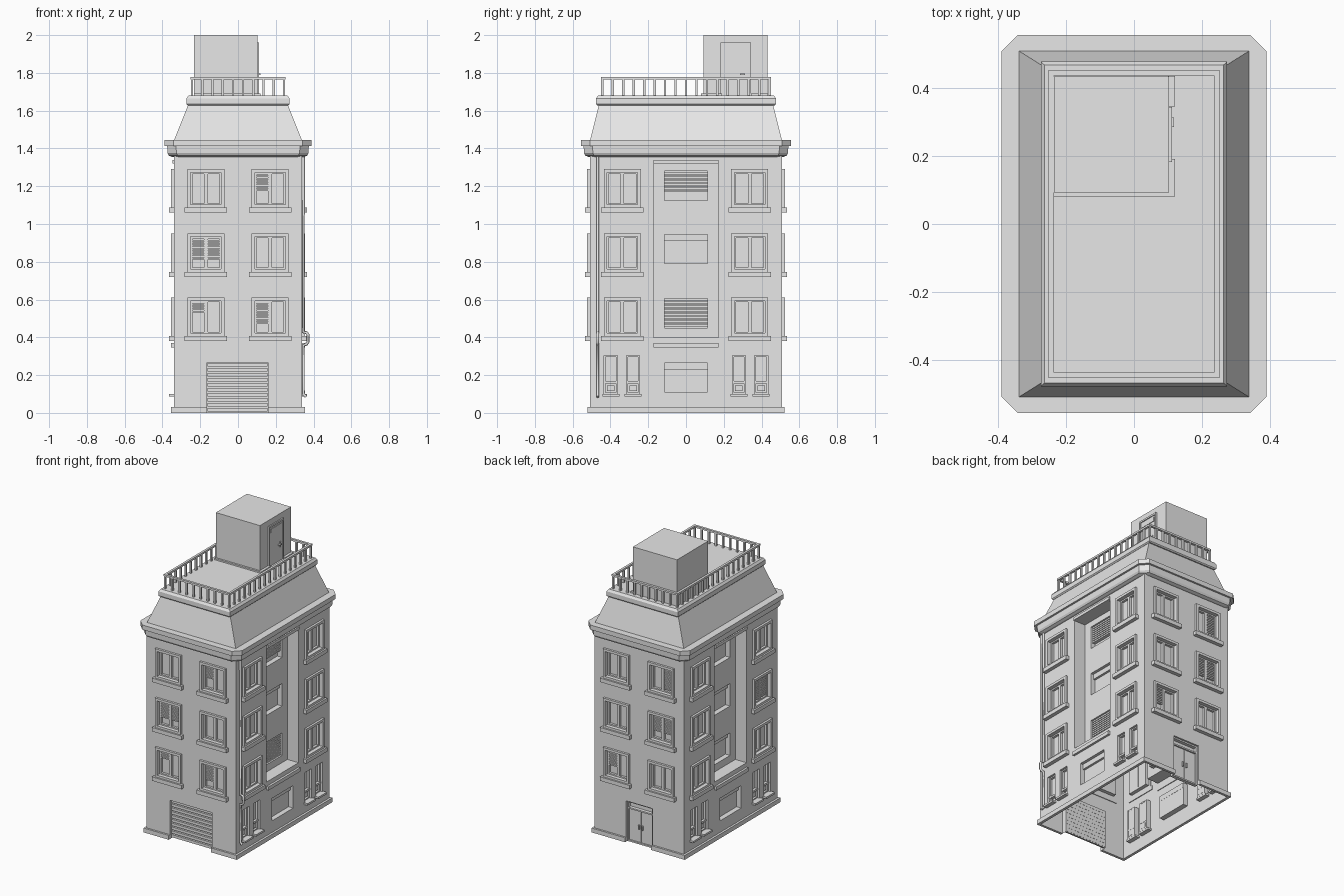
import bpy, bmesh
from mathutils import Vector

cube = bpy.data.objects.get("Cube")
if cube:
    bpy.data.objects.remove(cube, do_unlink=True)

GREY = (0.8, 0.8, 0.8, 1)
mat = bpy.data.materials.new("plain grey")
mat.use_nodes = True
mat.diffuse_color = GREY
mat.node_tree.nodes["Principled BSDF"].inputs["Base Color"].default_value = GREY

HX, HY = 0.34, 0.508          # half width and half depth of the walls
parts = {}                    # part name -> bmesh


def add_box(part, lo, hi):
    bm = parts.setdefault(part, bmesh.new())
    lo, hi = Vector(lo), Vector(hi)
    new = bmesh.ops.create_cube(bm, size=1)["verts"]
    for v in new:
        v.co = Vector((a + b) / 2 + c * abs(b - a) for a, b, c in zip(lo, hi, v.co))


def to_world(side, u, d, z):
    """u runs to the viewer's right on that wall, d points outwards."""
    return {"front": (u, -HY - d, z), "back": (-u, HY + d, z),
            "right": (HX + d, u, z), "left": (-HX - d, -u, z)}[side]


def wall_box(part, side, u, d, z):
    add_box(part, to_world(side, u[0], d[0], z[0]), to_world(side, u[1], d[1], z[1]))


def wall_ring(part, side, u, d, z, t):
    """Rectangular frame of bar width t."""
    for a, b in ((u[0], u[0] + t), (u[1] - t, u[1])):
        wall_box(part, side, (a, b), d, z)
    for a, b in ((z[0], z[0] + t), (z[1] - t, z[1])):
        wall_box(part, side, (u[0] + t, u[1] - t), d, (a, b))


def slats(part, side, u, d, z, step):
    n = max(1, round((z[1] - z[0]) / step))
    for i in range(n):
        top = z[1] - i * step
        wall_box(part, side, u, d, (top - step * 0.7, top))


def finish(name, bm):
    bmesh.ops.recalc_face_normals(bm, faces=bm.faces)
    mesh = bpy.data.meshes.new(name)
    bm.to_mesh(mesh)
    bm.free()
    mesh.materials.append(mat)
    ob = bpy.data.objects.new(name, mesh)
    bpy.context.collection.objects.link(ob)
    return ob


def loft(name, rings):
    """Stack of rectangles with cut corners: (half x, half y, corner, z)."""
    bm = bmesh.new()
    loops = []
    for x, y, c, z in rings:
        pts = [(x - c, -y), (x, c - y), (x, y - c), (x - c, y),
               (c - x, y), (-x, y - c), (-x, c - y), (c - x, -y)]
        if c == 0:
            pts = pts[::2]
        loops.append([bm.verts.new((px, py, z)) for px, py in pts])
    for a, b in zip(loops, loops[1:]):
        for i in range(len(a)):
            j = (i + 1) % len(a)
            bm.faces.new((a[i], a[j], b[j], b[i]))
    bm.faces.new(loops[0][::-1])
    bm.faces.new(loops[-1])
    return finish(name, bm)


# Storey windows: pocket, surround, sill, two sashes and optional blinds
BLINDS = {("front", 2, 1): ((0,), 0.10), ("front", 1, 0): ((0, 1), 0.115),
          ("front", 0, 0): ((0,), 0.065), ("front", 0, 1): ((0,), 0.115),
          ("back", 2, 1): ((1,), 0.16), ("back", 1, 1): ((0, 1), 0.12),
          ("back", 0, 0): ((0,), 0.11), ("left", 1, 1): ((0, 1), 0.16)}


def storey_window(side, row, col, uc):
    z = 0.405 + row * 0.34
    wall_box("cut_openings", side, (uc - 0.083, uc + 0.083), (-0.03, 0.05), (z + 0.015, z + 0.19))
    wall_ring("window_surrounds", side, (uc - 0.098, uc + 0.098), (-0.005, 0.015), (z, z + 0.205), 0.017)
    wall_box("window_sills", side, (uc - 0.112, uc + 0.112), (-0.005, 0.026), (z - 0.025, z + 0.002))
    panes, drop = BLINDS.get((side, row, col), ((), 0))
    for k, u0 in enumerate((uc - 0.082, uc)):
        wall_ring("window_sashes", side, (u0, u0 + 0.082), (-0.031, -0.014), (z + 0.014, z + 0.191), 0.01)
        if k in panes:
            slats("window_blinds", side, (u0 + 0.008, u0 + 0.074), (-0.031, -0.018),
                  (z + 0.183 - drop, z + 0.183), 0.012)


for side, offset in (("front", 0.17), ("back", 0.17), ("right", 0.337), ("left", 0.337)):
    for row in range(3):
        for col, uc in enumerate((-offset, offset)):
            storey_window(side, row, col, uc)

# Both long walls: recessed bay, bay windows and ground floor windows
BAY = 0.085
for side in ("right", "left"):
    wall_box("cut_openings", side, (-0.173, 0.173), (-BAY, 0.05), (0.40, 1.325))
    wall_box("bay_ledges", side, (-0.173, 0.173), (-0.005, 0.015), (0.345, 0.37))
    wall_box("bay_ledges", side, (-0.173, 0.173), (-BAY, 0.008), (1.32, 1.34))
    for z, back in ((0.11, 0), (0.45, BAY), (0.79, BAY), (1.125, BAY)):
        cut = "cut_bay_windows" if back else "cut_openings"
        wall_box(cut, side, (-0.115, 0.115), (-back - 0.035, 0.05 - back), (z, z + 0.155))
        wall_box("bay_shutter_boxes", side, (-0.115, 0.115), (-back - 0.036, -back - 0.02), (z + 0.12, z + 0.155))
    for z0, z1 in ((1.165, 1.28), (0.45, 0.605)):
        if side == "right":
            slats("bay_blinds", side, (-0.114, 0.114), (-BAY - 0.036, -BAY - 0.012), (z0, z1), 0.0145)
    for uc in (-0.398, -0.28, 0.28, 0.398):
        u = (uc - 0.035, uc + 0.035)
        wall_box("cut_openings", side, u, (-0.03, 0.05), (0.10, 0.305))
        wall_ring("ground_window_frames", side, u, (-0.031, -0.015), (0.10, 0.305), 0.008)
        wall_box("ground_window_frames", side, u, (-0.031, -0.012), (0.155, 0.168))
        wall_box("ground_window_frames", side, (uc - 0.02, uc + 0.02), (-0.031, -0.022), (0.115, 0.145))
        wall_box("ground_window_sills", side, (uc - 0.045, uc + 0.045), (-0.03, 0.026), (0.088, 0.101))

# Garage shutter
wall_box("cut_openings", "front", (-0.163, 0.158), (-0.035, 0.05), (-0.05, 0.267))
slats("garage_shutter", "front", (-0.162, 0.157), (-0.036, -0.015), (0.0, 0.264), 0.0264)

# Back double door
wall_box("cut_openings", "back", (-0.1, 0.1), (-0.035, 0.05), (-0.05, 0.28))
wall_ring("back_door_frame", "back", (-0.1, 0.1), (-0.036, -0.012), (0.0, 0.28), 0.01)
wall_box("back_door_frame", "back", (-0.09, 0.09), (-0.036, -0.012), (0.225, 0.235))
for s in (-1, 1):
    wall_box("back_door_leaves", "back", sorted((s * 0.002, s * 0.09)), (-0.036, -0.022), (0.01, 0.225))
    wall_box("back_door_handles", "back", sorted((s * 0.01, s * 0.018)), (-0.022, -0.01), (0.1, 0.13))

# Plinth, broken at both doorways
for side, a, b in (("front", -0.163, 0.158), ("back", -0.1, 0.1)):
    wall_box("plinth", side, (-HX - 0.015, a), (-0.004, 0.013), (0, 0.03))
    wall_box("plinth", side, (b, HX + 0.015), (-0.004, 0.013), (0, 0.03))
for side in ("left", "right"):
    wall_box("plinth", side, (-HY, HY), (-0.004, 0.015), (0, 0.03))

# Roof railing
RX, RY = 0.243, 0.443
for s in (-1, 1):
    add_box("railing", (-RX - 0.008, s * RY - 0.008, 1.765), (RX + 0.008, s * RY + 0.008, 1.778))
    add_box("railing", (s * RX - 0.008, -RY, 1.765), (s * RX + 0.008, RY, 1.778))
    posts = [(-RX + i * 2 * RX / 9, s * RY) for i in range(10)]
    posts += [(s * RX, -RY + i * 2 * RY / 16) for i in range(1, 16)]
    for x, y in posts:
        add_box("railing", (x - 0.006, y - 0.006, 1.675), (x + 0.006, y + 0.006, 1.768))

# Rooftop stair hut with its door
add_box("stair_hut", (-0.234, 0.093, 1.675), (0.102, 0.432, 2.0))
add_box("hut_plinth", (-0.234, 0.08, 1.675), (0.12, 0.19, 1.69))
add_box("hut_plinth", (0.10, 0.345, 1.675), (0.12, 0.434, 1.69))
add_box("hut_door", (0.10, 0.192, 1.68), (0.105, 0.333, 1.948))
for a, b in ((0.182, 0.192), (0.333, 0.343)):
    add_box("hut_door_frame", (0.10, a, 1.68), (0.111, b, 1.96))
add_box("hut_door_frame", (0.10, 0.192, 1.948), (0.111, 0.333, 1.96))
add_box("hut_door_vent", (0.10, 0.205, 1.907), (0.109, 0.32, 1.934))
add_box("hut_door_handle", (0.10, 0.285, 1.79), (0.118, 0.312, 1.797))
add_box("hut_door_handle", (0.10, 0.303, 1.775), (0.11, 0.312, 1.81))

# Walls: a block with the openings cut out, left open underneath
add_box("walls", (-HX, -HY, 0), (HX, HY, 1.4))
objects = {name: finish(name, bm) for name, bm in parts.items()}
walls = objects["walls"]
bpy.context.view_layer.objects.active = walls
for name in ("cut_openings", "cut_bay_windows"):
    cutter = objects[name]
    mod = walls.modifiers.new(name, "BOOLEAN")
    mod.operation, mod.solver, mod.object = "DIFFERENCE", "EXACT", cutter
    bpy.ops.object.modifier_apply(modifier=name)
    bpy.data.objects.remove(cutter, do_unlink=True)
bm = bmesh.new()
bm.from_mesh(walls.data)
under = [f for f in bm.faces if all(v.co.z < 0.001 for v in f.verts)]
bmesh.ops.delete(bm, geom=under, context="FACES")
bm.to_mesh(walls.data)
bm.free()

# Cornice, sloping roof and roof slab
cornice = [(0.35, 1.355), (0.366, 1.362), (0.373, 1.375), (0.375, 1.413), (0.388, 1.413), (0.388, 1.445)]
loft("cornice", [(x, x + 0.167, 0.047, z) for x, z in cornice])
loft("sloping_roof", [(0.34, 0.509, 0, 1.44), (0.262, 0.46, 0, 1.635)])
loft("roof_slab", [(0.266, 0.47, 0, 1.628), (0.273, 0.476, 0, 1.635),
                   (0.273, 0.476, 0, 1.665), (0.262, 0.466, 0, 1.68)])

# Drainpipe with an offset bend
curve = bpy.data.curves.new("drainpipe", "CURVE")
curve.dimensions = "3D"
curve.bevel_depth, curve.bevel_resolution, curve.use_fill_caps = 0.008, 1, True
path = [(0.346, 1.36), (0.346, 0.428), (0.362, 0.425), (0.37, 0.415), (0.37, 0.375),
        (0.362, 0.363), (0.346, 0.358), (0.346, 0.1), (0.36, 0.085)]
spline = curve.splines.new("POLY")
spline.points.add(len(path) - 1)
for p, (x, z) in zip(spline.points, path):
    p.co = (x, -0.468, z, 1)
curve.materials.append(mat)
pipe = bpy.data.objects.new("drainpipe", curve)
bpy.context.collection.objects.link(pipe)
